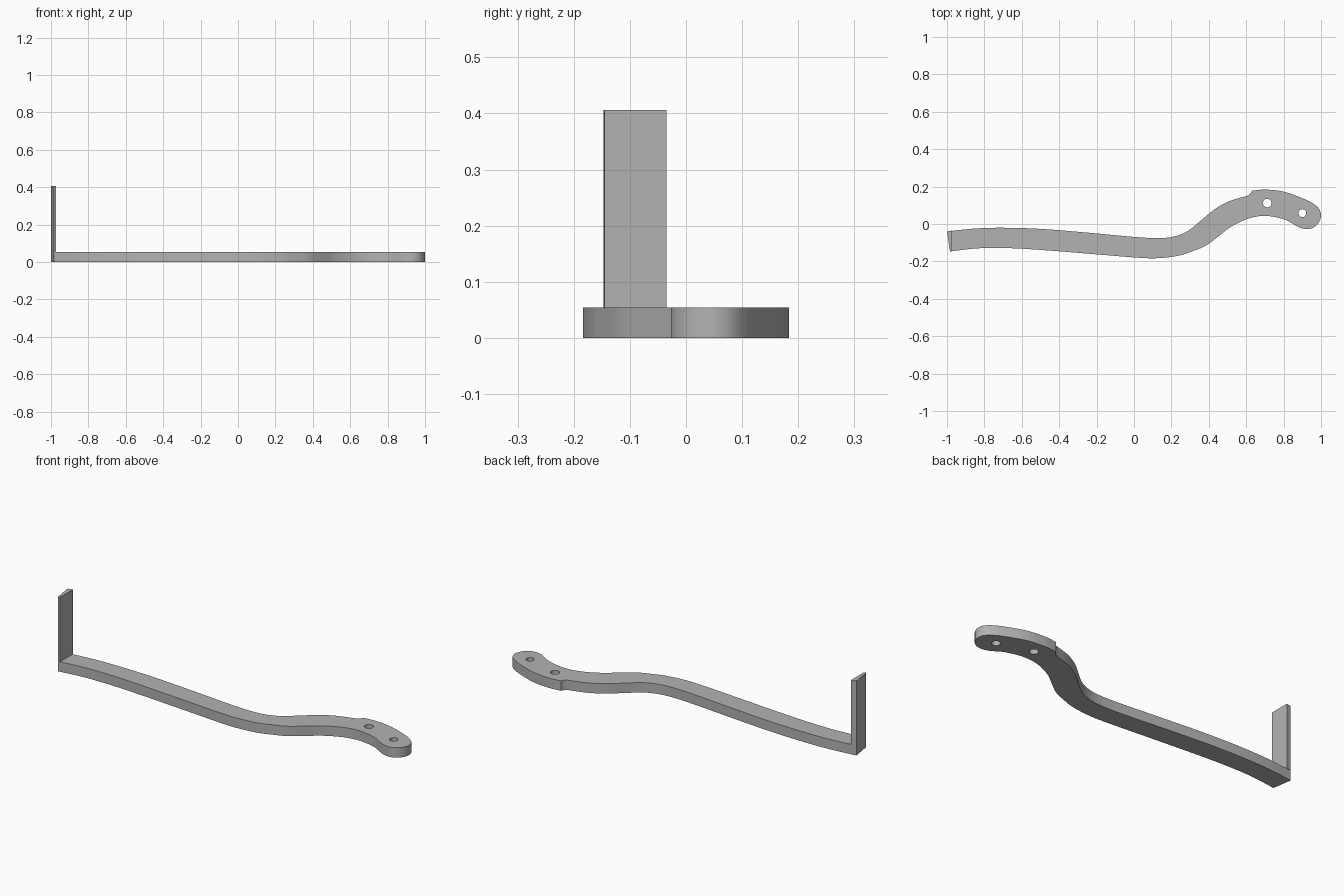
import bpy, bmesh, math
from mathutils import Vector

cube = bpy.data.objects.get("Cube")
if cube:
    bpy.data.objects.remove(cube, do_unlink=True)

grey = bpy.data.materials.new("plain grey")
grey.use_nodes = True
colour = (0.45, 0.45, 0.45, 1)
grey.diffuse_color = colour
grey.node_tree.nodes["Principled BSDF"].inputs["Base Color"].default_value = colour

BAR_TOP = 0.054
PLATE_TOP = 0.406


def smooth_path(points, steps=4):
    """Rounded path through the points, keeping both ends."""
    p = [Vector(q) for q in points]
    p = [2 * p[0] - p[1]] + p + [2 * p[-1] - p[-2]]
    out = []
    for a, b, c, d in zip(p, p[1:], p[2:], p[3:]):
        # Tangents scaled to the spacing of neighbouring points
        ab, bc, cd = (b - a).length, (c - b).length, (d - c).length
        m1 = (c - a) * bc / (ab + bc)
        m2 = (d - b) * bc / (bc + cd)
        for i in range(steps):
            t = i / steps
            out.append(b * (2*t**3 - 3*t**2 + 1) + m1 * (t**3 - 2*t**2 + t)
                       + c * (3*t**2 - 2*t**3) + m2 * (t**3 - t**2))
    return out + [p[-2]]


def circle(x, y, r, sides=24):
    return [Vector((x + r * math.cos(math.tau * i / sides),
                    y + r * math.sin(math.tau * i / sides))) for i in range(sides)]


def slab(name, loops, bottom, top):
    """Upright solid from an outline, with any further loops cut as holes."""
    curve = bpy.data.curves.new(name + " profile", "CURVE")
    curve.dimensions = "2D"
    curve.fill_mode = "BOTH"
    curve.extrude = (top - bottom) / 2
    for loop in loops:
        spline = curve.splines.new("POLY")
        spline.points.add(len(loop) - 1)
        spline.use_cyclic_u = True
        for point, co in zip(spline.points, loop):
            point.co = (co[0], co[1], 0, 1)
    helper = bpy.data.objects.new(name + " profile", curve)
    bpy.context.collection.objects.link(helper)
    bpy.context.view_layer.update()
    mesh = bpy.data.meshes.new_from_object(
        helper.evaluated_get(bpy.context.evaluated_depsgraph_get()))
    bpy.data.objects.remove(helper, do_unlink=True)

    bm = bmesh.new()
    bm.from_mesh(mesh)
    bmesh.ops.remove_doubles(bm, verts=bm.verts, dist=0.0005)
    bmesh.ops.translate(bm, verts=bm.verts, vec=(0, 0, (top + bottom) / 2))
    bmesh.ops.recalc_face_normals(bm, faces=bm.faces)
    bm.to_mesh(mesh)
    bm.free()
    mesh.name = name
    mesh.materials.clear()
    mesh.materials.append(grey)
    obj = bpy.data.objects.new(name, mesh)
    bpy.context.collection.objects.link(obj)
    bpy.ops.object.select_all(action="DESELECT")
    obj.select_set(True)
    bpy.context.view_layer.objects.active = obj
    bpy.ops.object.shade_smooth_by_angle(angle=math.radians(25))
    return obj


# Curved bar: back edge up to the small step, then round the head and back
back_edge = smooth_path([(-1, -.04), (-.85, -.024), (-.7, -.02), (-.5, -.026),
                         (-.25, -.046), (0, -.069), (.11, -.075), (.2, -.07),
                         (.28, -.042), (.35, .012), (.43, .078), (.51, .122),
                         (.61, .152)])
head_and_front_edge = smooth_path([
    (.63, .178), (.7, .184), (.8, .173), (.9, .138), (.96, .108), (.99, .08),
    (1, .045), (.985, .003), (.955, -.021), (.92, -.027), (.88, -.017),
    (.81, .022), (.71, .043), (.62, .032), (.52, -.014), (.45, -.067),
    (.38, -.118), (.3, -.15), (.25, -.167), (.165, -.18), (.07, -.183),
    (-.18, -.164), (-.4, -.146), (-.6, -.132), (-.73, -.128), (-.85, -.131),
    (-.984, -.147)])
step = [Vector((.622, .162))]
slab("curved_bar",
     [back_edge + step + head_and_front_edge,
      circle(.712, .112, .023), circle(.9, .058, .021)],
     0, BAR_TOP)

# Upright end plate, slightly tapered to follow the slanted bar end
slab("end_plate",
     [[(-1, -.04), (-.984, -.147), (-.972, -.145), (-.972, -.035)]],
     BAR_TOP, PLATE_TOP)
